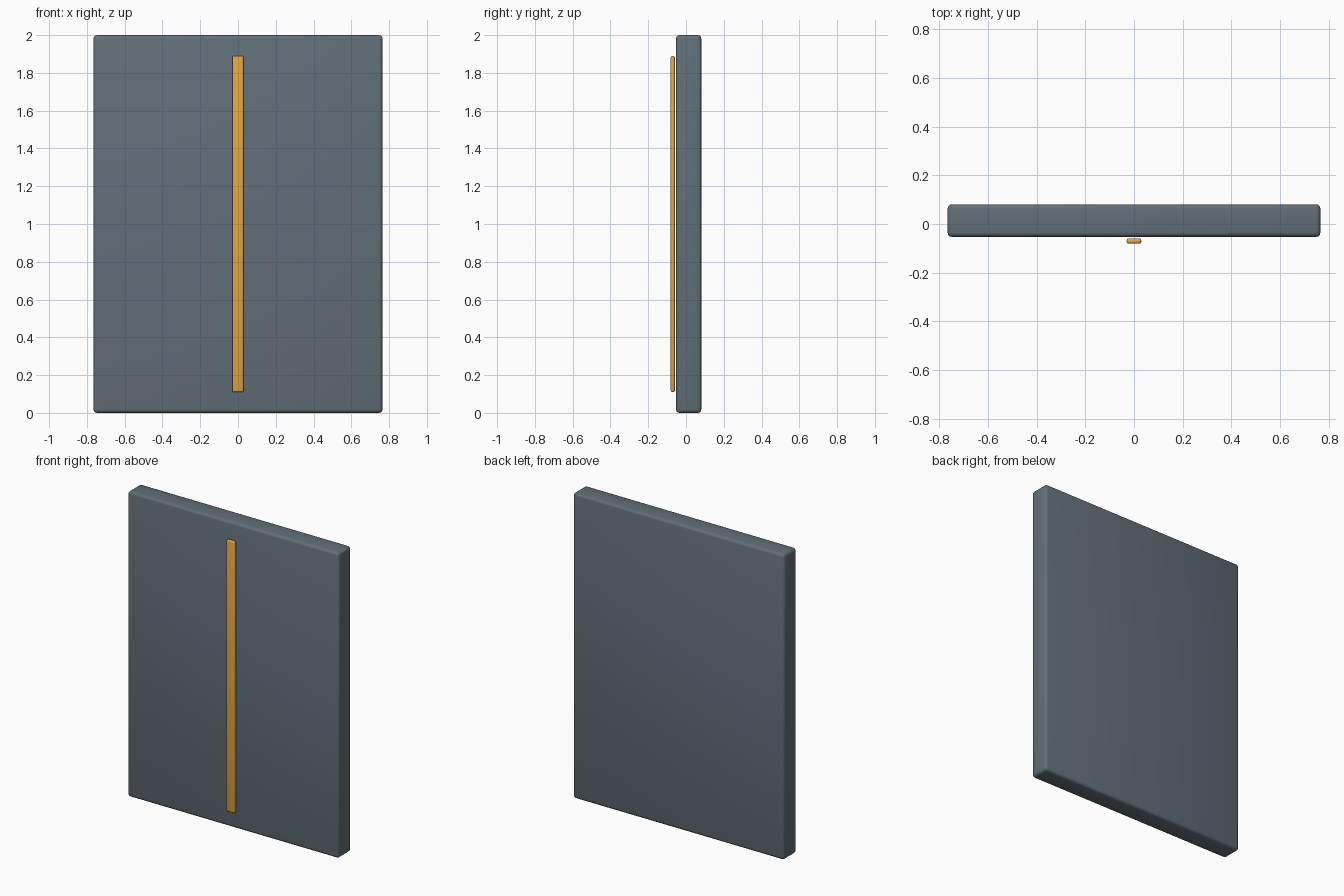
import bpy

if "Cube" in bpy.data.objects:
    bpy.data.objects.remove(bpy.data.objects["Cube"])


def material(name, color):
    mat = bpy.data.materials.new(name)
    mat.diffuse_color = color
    mat.use_nodes = True
    mat.node_tree.nodes["Principled BSDF"].inputs["Base Color"].default_value = mat.diffuse_color
    return mat


def rounded_box(name, lo, hi, bevel, segments, mat):
    size = [b - a for a, b in zip(lo, hi)]
    centre = [(a + b) / 2 for a, b in zip(lo, hi)]
    bpy.ops.mesh.primitive_cube_add(size=1, location=centre)
    obj = bpy.context.object
    obj.name = name
    obj.scale = size
    bpy.ops.object.transform_apply(location=False, rotation=False, scale=True)
    mod = obj.modifiers.new("rounded_edges", 'BEVEL')
    mod.width = bevel
    mod.segments = segments
    bpy.ops.object.modifier_apply(modifier=mod.name)
    bpy.ops.object.shade_smooth_by_angle()
    obj.data.materials.append(mat)
    return obj


slate = material("slate", (0.12, 0.16, 0.19, 1))
amber = material("amber", (0.8, 0.38, 0.05, 1))

# Main slab
rounded_box("panel", (-0.765, -0.053, 0), (0.765, 0.081, 2), 0.018, 3, slate)

# Thin vertical strip floating just in front of the slab
rounded_box("front_strip", (-0.03, -0.081, 0.11), (0.03, -0.059, 1.89), 0.009, 3, amber)
